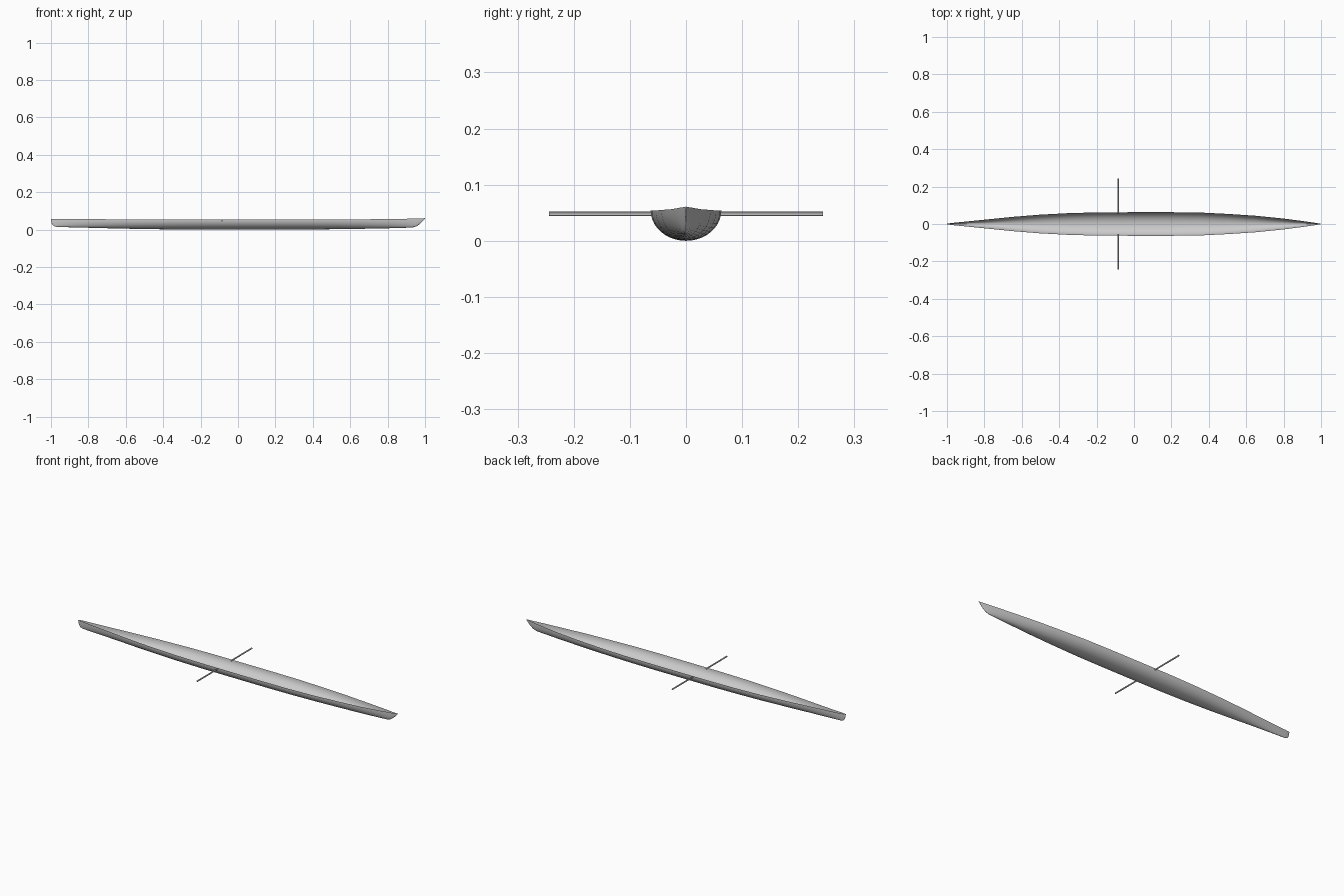
import bpy, bmesh, math

if "Cube" in bpy.data.objects:
    bpy.data.objects.remove(bpy.data.objects["Cube"])

# Hull stations: x, half width, keel height, rim height
STATIONS = [
    (-1.0, 0.001, 0.054, 0.058), (-0.995, 0.0025, 0.030, 0.058),
    (-0.985, 0.004, 0.019, 0.058), (-0.97, 0.006, 0.015, 0.058),
    (-0.92, 0.011, 0.013, 0.057), (-0.8, 0.023, 0.010, 0.056),
    (-0.65, 0.038, 0.006, 0.055), (-0.5, 0.050, 0.003, 0.054),
    (-0.35, 0.058, 0.001, 0.054), (-0.2, 0.062, 0, 0.054),
    (0.0, 0.063, 0, 0.054), (0.2, 0.063, 0, 0.054),
    (0.36, 0.061, 0.001, 0.054), (0.5, 0.054, 0.002, 0.054),
    (0.65, 0.044, 0.004, 0.055), (0.8, 0.029, 0.007, 0.056),
    (0.9, 0.016, 0.010, 0.058), (0.935, 0.011, 0.012, 0.059),
    (0.955, 0.008, 0.018, 0.059), (0.975, 0.005, 0.032, 0.060),
    (1.0, 0.001, 0.059, 0.061),
]
SEG = 20


def make_object(name, bm):
    mesh = bpy.data.meshes.new(name)
    bm.to_mesh(mesh)
    bm.free()
    ob = bpy.data.objects.new(name, mesh)
    bpy.context.collection.objects.link(ob)
    for p in mesh.polygons:
        p.use_smooth = True
    return ob


# Open hull: lofted half-ellipse sections
bm = bmesh.new()
rows = []
for x, w, keel, rim in STATIONS:
    row = []
    for i in range(SEG + 1):
        a = math.pi * i / SEG
        row.append(bm.verts.new((x, -w * math.cos(a),
                                 rim - (rim - keel) * math.sin(a))))
    rows.append(row)
for r0, r1 in zip(rows, rows[1:]):
    for i in range(SEG):
        bm.faces.new((r0[i], r0[i + 1], r1[i + 1], r1[i]))
bmesh.ops.recalc_face_normals(bm, faces=bm.faces)
bm.normal_update()
# outside of the shell faces downward at the keel
if sum(f.normal.z * f.calc_area() for f in bm.faces) > 0:
    bmesh.ops.reverse_faces(bm, faces=bm.faces)
hull = make_object("hull", bm)


# Outrigger rods, one per side, ending just inside the hull wall
def rod(name, side):
    inner, outer = 0.057, 0.244
    bpy.ops.mesh.primitive_cylinder_add(
        vertices=12, radius=0.004, depth=outer - inner,
        location=(-0.085, side * (inner + outer) / 2, 0.048),
        rotation=(math.pi / 2, 0, 0))
    ob = bpy.context.object
    ob.name = name
    bpy.ops.object.shade_smooth_by_angle()


rod("rod_left", 1)
rod("rod_right", -1)
